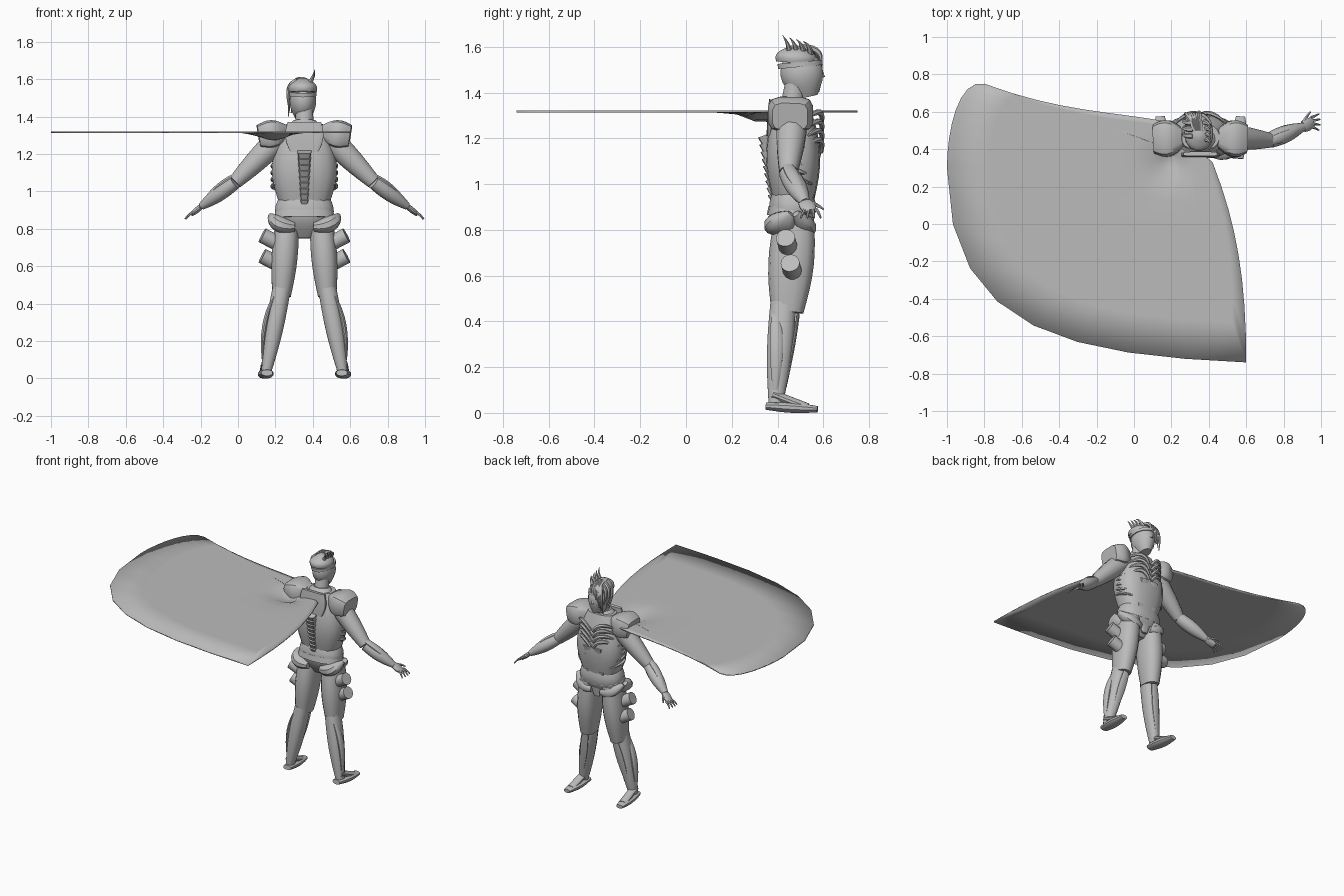
import bpy, bmesh, math
from mathutils import Vector

cube = bpy.data.objects.get("Cube")
if cube:
    bpy.data.objects.remove(cube, do_unlink=True)

CENTRE = Vector((.355, 0, 0))   # centre line of the figure
made = []

grey = bpy.data.materials.new("plain grey")
grey.use_nodes = True
grey.diffuse_color = (.5, .5, .5, 1)
grey.node_tree.nodes["Principled BSDF"].inputs["Base Color"].default_value = grey.diffuse_color


def finish(name, bm):
    bmesh.ops.recalc_face_normals(bm, faces=bm.faces)
    mesh = bpy.data.meshes.new(name)
    bm.to_mesh(mesh)
    bm.free()
    mesh.materials.append(grey)
    ob = bpy.data.objects.new(name, mesh)
    bpy.context.collection.objects.link(ob)
    made.append(ob)
    return ob


def bridge(bm, rings):
    """Join closed rings of points with quads and return the vertex loops."""
    loops = [[bm.verts.new(p) for p in ring] for ring in rings]
    for low, high in zip(loops, loops[1:]):
        for i in range(len(low)):
            bm.faces.new((low[i - 1], low[i], high[i], high[i - 1]))
    return loops


def along(path, t):
    """Point on the Bezier curve steered by the path points."""
    points = [Vector(p) for p in path]
    while len(points) > 1:
        points = [a.lerp(b, t) for a, b in zip(points, points[1:])]
    return points[0]


def power(value, box):
    return math.copysign(abs(value) ** (2 / box), value)


def limb(name, *path, start, end, bulge=0, flat=1, box=2, sides=12, steps=8, side=1):
    """Sweep a tapering, bulging section; flat scales its depth, box squares it."""
    rings = []
    for k in range(steps + 1):
        t = k / steps
        centre = along(path, t)
        ahead = (along(path, t + .01) - along(path, t - .01)).normalized()
        depth = Vector((0, 0, 1)) if abs(ahead.y) > .8 else Vector((0, 1, 0))
        across = ahead.cross(depth).normalized()
        depth = across.cross(ahead)
        radius = start + (end - start) * t + bulge * math.sin(math.pi * t)
        ring = []
        for i in range(sides):
            angle = math.tau * (i + .5) / sides
            p = centre + radius * (across * power(math.cos(angle), box)
                                   + depth * power(math.sin(angle), box) * flat)
            p.x *= side
            ring.append(p + CENTRE)
        rings.append(ring)
    bm = bmesh.new()
    loops = bridge(bm, rings)
    bm.faces.new(loops[0])
    bm.faces.new(loops[-1])
    return finish(name, bm)


def pair(name, *path, **shape):
    """The same limb on the left and mirrored on the right."""
    for side, label in ((1, "left"), (-1, "right")):
        limb(f"{label}_{name}", *path, side=side, **shape)


# Joints of the left half, measured from the centre line
hip, knee = (.09, .475, .86), (.122, .443, .44)
shin_top, ankle = (.122, .425, .48), (.203, .392, .04)
shoulder, elbow = (.14, .465, 1.28), (.37, .447, 1.05)
wrist, knuckles = (.55, .52, .92), (.6, .545, .88)

# Torso, belt and neck
limb("pelvis", (0, .46, .75), (0, .468, .98), start=.05, end=.13, bulge=.065, flat=.65, box=2.4, sides=16)
limb("chest", (0, .47, .92), (0, .465, 1.36), start=.13, end=.1, bulge=.06, flat=.68, box=2.6, sides=18)
limb("belt", (0, .458, .86), (0, .46, .9), start=.164, end=.155, flat=.64, box=2.4, sides=18, steps=2)
limb("collar", (0, .455, 1.32), (0, .46, 1.38), start=.12, end=.06, flat=.8, steps=3)
limb("neck", (0, .46, 1.32), (0, .48, 1.45), start=.052, end=.047)
limb("groin_guard", (0, .53, .87), (0, .53, .76), start=.06, end=.022, flat=.4, box=3, steps=3)

# Back plate and overlapping spine guard
limb("back_plate", (0, .362, 1.21), (0, .375, 1.37), start=.075, end=.09, bulge=.02, flat=.13, box=5, sides=16)
for i in range(9):
    z, y, width = .92 + i * .032, .385 - i * .004, .014 + i * .002
    limb(f"vertebra_{i + 1}", (0, y, z), (0, y - .014, z + .036),
         start=width, end=width + .008, flat=.7, box=4, steps=1)

# Chest chevrons, ribs and stomach plates
for i in range(4):
    z = 1.18 + i * .04
    pair(f"chest_chevron_{i + 1}", (.01, .59, z - .04), (.07, .61, z + .05), (.14, .53, z - .01),
         start=.012, end=.007, bulge=.005, flat=.8, sides=6)
    z = .93 + i * .06
    y = .535 + i * .009
    pair(f"stomach_plate_{i + 1}", (.036, y, z - .02), (.04, y + .008, z + .03),
         start=.03, end=.036, flat=.6, box=5, steps=1)
for i in range(5):
    z = 1.03 + i * .036
    pair(f"rib_{i + 1}", (.12, .4, z + .02), (.22, .47, z), (.12, .55, z - .03),
         start=.007, end=.005, bulge=.006, sides=6)

# Hip flares
pair("rear_hip_flare", (.05, .4, .81), (.15, .4, .81), (.18, .46, .87), start=.025, end=.012, bulge=.025, flat=1.6, box=2.6)
pair("front_hip_flare", (.04, .53, .8), (.12, .54, .8), (.18, .48, .87), start=.02, end=.015, bulge=.018, flat=1.2, box=2.6)

# Legs
pair("thigh", hip, knee, start=.06, end=.05, bulge=.016, flat=1.4, box=2.4, sides=14)
pair("shin", shin_top, ankle, start=.05, end=.028, bulge=.01, flat=1.15, box=2.3)
pair("shin_guard", (.122, .49, .43), (.15, .47, .3), (.187, .436, .11), start=.024, end=.01, bulge=.012, flat=.3)
pair("calf_ridge", (.16, .39, .44), (.23, .4, .3), (.222, .39, .1), start=.008, end=.006, bulge=.008, flat=2)
pair("foot", (.2, .35, .03), (.215, .575, .016), start=.03, end=.025, bulge=.015, flat=.55, box=2.4)
pair("instep", (.202, .38, .08), (.212, .53, .022), start=.03, end=.03, flat=.7)

# Canisters strapped to the thighs
for name, height, forward in (("upper", .71, .45), ("lower", .6, .47)):
    pair(f"{name}_canister", (.12, forward, height), (.225, forward - .015, height + .055),
         start=.042, end=.042, steps=1, sides=14)

# Arms
pair("upper_arm", shoulder, elbow, start=.07, end=.04, bulge=.006)
pair("forearm", elbow, wrist, start=.038, end=.02, bulge=.013, flat=1.1)
pair("forearm_guard", (.36, .44, 1.09), (.45, .46, 1.05), (.54, .515, .95),
     start=.01, end=.006, bulge=.006, flat=2)

# Hands
pair("palm", wrist, knuckles, start=.014, end=.012, flat=2.2, bulge=.003)
for i in range(4):
    fan = i - 1.5
    reach = .05 - abs(fan) * .006
    y = .545 + fan * .016
    pair(f"finger_{i + 1}", (.592, y, .888), (.592 + reach * .6, y + fan * .006, .88),
         (.592 + reach, y + fan * .013, .852), start=.009, end=.004, sides=6)
pair("thumb", (.55, .54, .915), (.57, .58, .91), (.59, .6, .89), start=.012, end=.004, sides=6)

# Shoulder armour
pair("shoulder_pad", (.09, .46, 1.32), (.245, .455, 1.295), start=.035, end=.06, bulge=.028, flat=1.3, box=4)

# Head, face and band
limb("head", (-.008, .53, 1.38), (-.008, .48, 1.6), start=.035, end=.025, bulge=.042, flat=1.32, sides=16)
limb("head_band", (-.008, .5, 1.512), (-.008, .498, 1.534), start=.075, end=.075, flat=1.31, sides=18, steps=1)
limb("nose", (-.008, .585, 1.51), (-.008, .595, 1.465), start=.007, end=.013, sides=6)
limb("mouth_guard", (-.008, .57, 1.45), (-.008, .563, 1.39), start=.036, end=.02, flat=.5, box=3, steps=2)

# Hair cap, raised spikes and hanging locks
limb("hair_cap", (-.008, .48, 1.53), (-.008, .485, 1.605), start=.074, end=.02, bulge=.025, flat=1.18, sides=16)
for i in range(4):
    y = .452 + i * .03
    limb(f"hair_spike_{i + 1}", (.02, y, 1.57), (.05, y, 1.61), (.055, y - .03, 1.65 - i * .009),
         start=.016, end=.001, sides=6)
for i in range(6):
    x = -.085 + i * .016
    limb(f"front_lock_{i + 1}", (x * .3, .5, 1.596), (x, .62, 1.6), (x, .58, 1.4 + i * .02),
         start=.016, end=.002, bulge=.003, sides=6)
for i in range(3):
    y = .47 + i * .035
    limb(f"side_lock_{i + 1}", (-.04, y, 1.59), (-.11, y, 1.57), (-.077, y + .025, 1.42 + i * .02),
         start=.016, end=.002, bulge=.003, sides=6)

# Cape: curved edges spread level around the right shoulder
shoulder_back, shoulder_front = (.42, .33), (.16, .55)
far_corner, tail_corner, tip = (-.8, .75), (.6, -.74), (-1, .3)
edges = ((shoulder_front, shoulder_back),
         (shoulder_back, (.55, 0), (.6, -.3), tail_corner),
         (tail_corner, (-.3, -.7), (-1, -.6), tip),
         (tip, (-1, .5), (-.94, .78), far_corner),
         (far_corner, (-.4, .6), (-.1, .6), shoulder_front))
outline = [along(edge, k / 8) for edge in edges for k in range(8)]
anchor, fold = Vector((.2, .4)), Vector((.19, .33))
rings = []
for k in range(1, 11):
    ring = []
    for rim in outline:
        p = anchor.lerp(rim, (k / 10) ** 2)
        sag = .045 * math.exp(-((p - fold).length / .085) ** 2)
        ring.append((p.x, p.y, 1.317 - sag))
    rings.append(ring)
bm = bmesh.new()
bm.faces.new(bridge(bm, rings)[0])
thickness = finish("cape", bm).modifiers.new("thickness", "SOLIDIFY")
thickness.thickness = .008
thickness.offset = 0

# Smooth shading with crisp edges
bpy.ops.object.select_all(action="DESELECT")
for ob in made:
    ob.select_set(True)
bpy.context.view_layer.objects.active = made[0]
bpy.ops.object.shade_smooth_by_angle(angle=math.radians(35))
